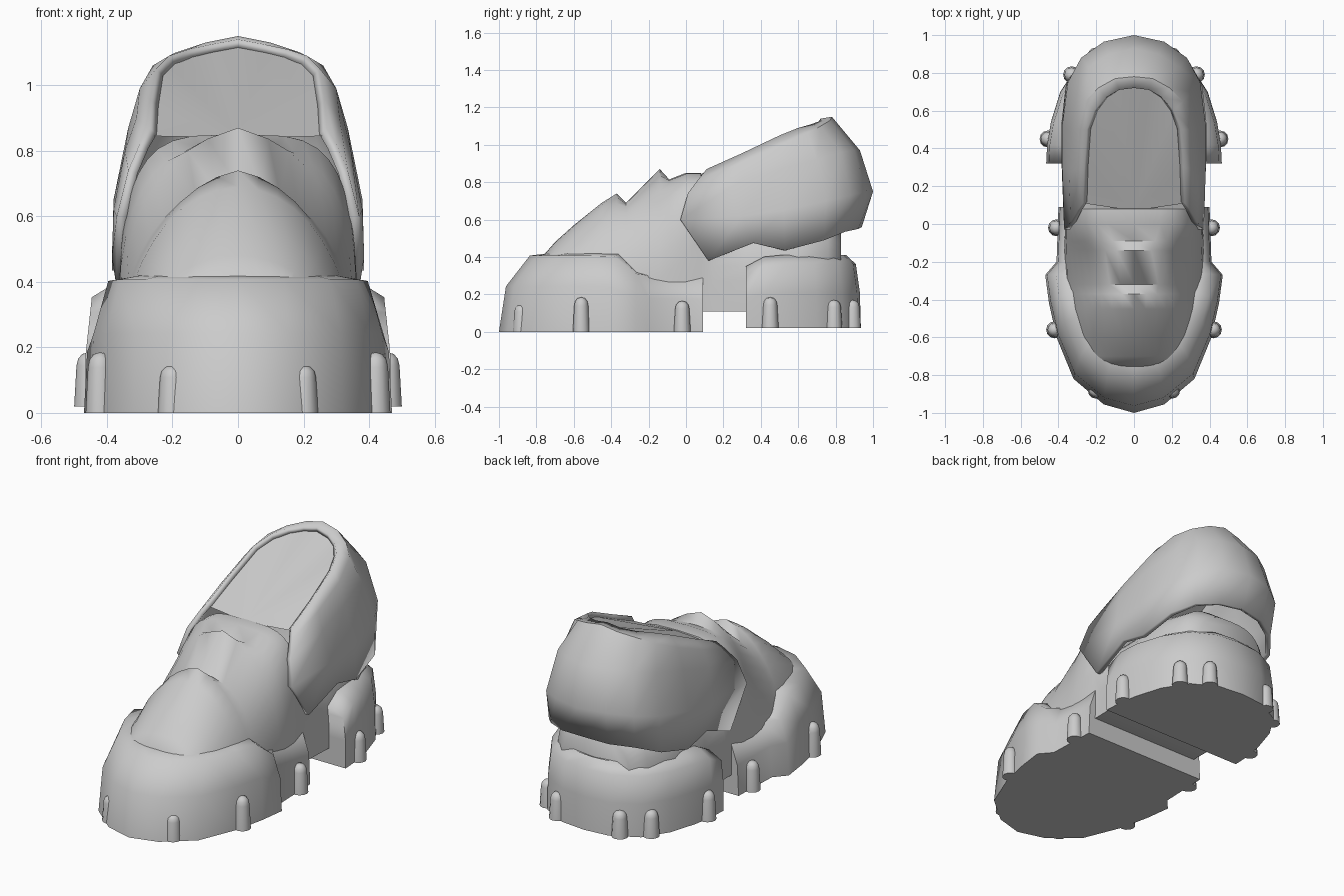
import bpy, bmesh, math
from mathutils import Vector

if "Cube" in bpy.data.objects:
    bpy.data.objects.remove(bpy.data.objects["Cube"])

grey = bpy.data.materials.new("plain grey")
grey.use_nodes = True
grey.diffuse_color = (0.6, 0.6, 0.6, 1)
grey.node_tree.nodes["Principled BSDF"].inputs["Base Color"].default_value = grey.diffuse_color


def finish(name, bm, angle=40):
    bmesh.ops.remove_doubles(bm, verts=bm.verts, dist=0.0005)
    bmesh.ops.dissolve_degenerate(bm, edges=bm.edges, dist=0.0005)
    bmesh.ops.recalc_face_normals(bm, faces=bm.faces)
    mesh = bpy.data.meshes.new(name)
    bm.to_mesh(mesh)
    bm.free()
    mesh.materials.append(grey)
    obj = bpy.data.objects.new(name, mesh)
    bpy.context.collection.objects.link(obj)
    bpy.ops.object.select_all(action="DESELECT")
    obj.select_set(True)
    bpy.context.view_layer.objects.active = obj
    bpy.ops.object.shade_smooth_by_angle(angle=math.radians(angle))
    return obj


def loft(columns, cap=False):
    """Skin a row of point columns with quads."""
    bm = bmesh.new()
    grid = [[bm.verts.new(p) for p in col] for col in columns]
    for a, b in zip(grid, grid[1:]):
        for i in range(len(a) - 1):
            bm.faces.new((a[i], a[i + 1], b[i + 1], b[i]))
        if cap:
            bm.faces.new((a[-1], a[0], b[0], b[-1]))
    if cap:
        bm.faces.new(grid[0])
        bm.faces.new(grid[-1])
    return bm


def mirrored(columns):
    """Append the other side, sharing the last column on the centre line."""
    return columns + [[(-x, y, z) for x, y, z in col] for col in columns[-2::-1]]


# Upper body: arched sections (y, half width, base, top, squareness, centre ridge)
sections = [
    (-.77, .24, .3, .4, 1, 0), (-.7, .29, .22, .48, 1, 0), (-.6, .33, .18, .57, 1, 0),
    (-.45, .36, .12, .68, .95, .01), (-.37, .37, .12, .69, .95, .05),
    (-.32, .37, .12, .69, .9, 0), (-.14, .37, .12, .8, .75, .07),
    (-.09, .37, .12, .815, .65, 0), (0, .365, .12, .85, .52, 0),
    (.08, .355, .11, .85, .5, 0), (.14, .355, .11, .6, .6, 0), (.32, .36, .11, .6, .6, 0),
    (.6, .36, .2, .6, .6, 0), (.76, .29, .3, .58, .6, 0), (.83, .22, .3, .53, .7, 0)]
STEPS = 20
body = []
for y, w, base, top, power, ridge in sections:
    arch = []
    for i in range(STEPS + 1):
        a = math.pi * i / STEPS
        c, s = math.cos(a), max(math.sin(a), 0)
        x = math.copysign(w * abs(c) ** power, c)
        bump = ridge * max(0, 1 - abs(x) / .24)
        arch.append((x, y, base + (top - base) * s ** power + bump))
    body.append(arch)
finish("upper_body", loft(body, cap=True), 50)

# Heel shell: columns from the front edge round to the back, bottom to rim
shell = [
    [(.37, .12, .38), (.37, -.03, .6), (.335, .01, .74), (.3, .07, .82), (.27, .11, .87)],
    [(.385, .36, .475), (.38, .3, .62), (.345, .28, .8), (.31, .29, .9), (.265, .3, .955)],
    [(.385, .53, .435), (.38, .52, .65), (.335, .5, .87), (.3, .5, .99), (.25, .5, 1.05)],
    [(.36, .74, .49), (.35, .75, .7), (.3, .7, .92), (.26, .65, 1.06), (.21, .6, 1.09)],
    [(.27, .85, .535), (.28, .88, .73), (.24, .83, .96), (.19, .72, 1.1), (.15, .67, 1.11)],
    [(.15, .92, .55), (.16, .965, .75), (.13, .9, .97), (.1, .77, 1.13), (.08, .71, 1.125)],
    [(0, .94, .56), (0, 1, .75), (0, .93, .97), (0, .78, 1.15), (0, .72, 1.14)]]
heel_shell = finish("heel_shell", loft(mirrored(shell)), 35)
solid = heel_shell.modifiers.new("thickness", "SOLIDIFY")
solid.thickness = 0.03
solid.offset = -1

# Lining: fan that closes the opening just below the rim, rising from the tongue
bm = bmesh.new()
low = bm.verts.new((0, .07, .84))
edge = [bm.verts.new(Vector(col[-1]) - Vector((0, 0, .025))) for col in mirrored(shell)]
for a, b in zip(edge, edge[1:]):
    bm.faces.new((a, b, low))
finish("lining", bm)


def sole(name, outline, pivot, side, rows, floor):
    """Round an outline upward; only the part beyond the pivot is pulled in."""
    columns = []
    for x, y, top in outline:
        col = [(0, y, floor)]
        for sx, sy, up in rows:
            beyond = (y - pivot) * side > 0
            yy = pivot + (y - pivot) * sy if beyond else y
            col.append((x * sx, yy, floor + (top - floor) * up))
        col.append((0, col[-1][1], top))
        columns.append(col)
    columns.insert(0, [(0, p[1], p[2]) for p in columns[0]])
    return finish(name, loft(mirrored(columns)), 80)


# Front sole with flared wings, and the separate heel sole
sole("front_sole",
     [(.4, .09, .3), (.41, -.2, .31), (.47, -.27, .32), (.45, -.42, .415), (.41, -.6, .42),
      (.32, -.82, .42), (.16, -.955, .42), (0, -1, .42)],
     -.25, -1, [(1, 1, 0), (.98, .95, .58), (.88, .78, .97), (.72, .65, 1)], 0)
sole("heel_sole",
     [(.465, .32, .34), (.46, .42, .39), (.44, .54, .4), (.39, .7, .4), (.3, .84, .4),
      (.15, .92, .4), (0, .935, .4)],
     .4, 1, [(1, 1, 0), (1, .99, .5), (.97, .95, .9), (.8, .85, 1.03)], .02)

# Round-topped studs around both soles (x, y, base, height)
studs = [(.2, -.88, 0, .145), (.42, -.56, 0, .185), (.41, -.02, 0, .165),
         (.455, .45, .02, .165), (.33, .79, .02, .15), (.2, .89, .02, .15)]
profile = [(0, 0), (.045, 0), (.038, .75), (.033, .88), (.02, .97), (0, 1)]
SIDES = 12
for n, (x, y, base, height) in enumerate(studs):
    for label, s in (("left", 1), ("right", -1)):
        turns = [math.tau * i / SIDES for i in range(SIDES + 1)]
        ring = [[(s * x + r * math.cos(t), y + r * math.sin(t), base + height * h)
                 for r, h in profile] for t in turns]
        finish(f"{label}_stud_{n + 1}", loft(ring))
